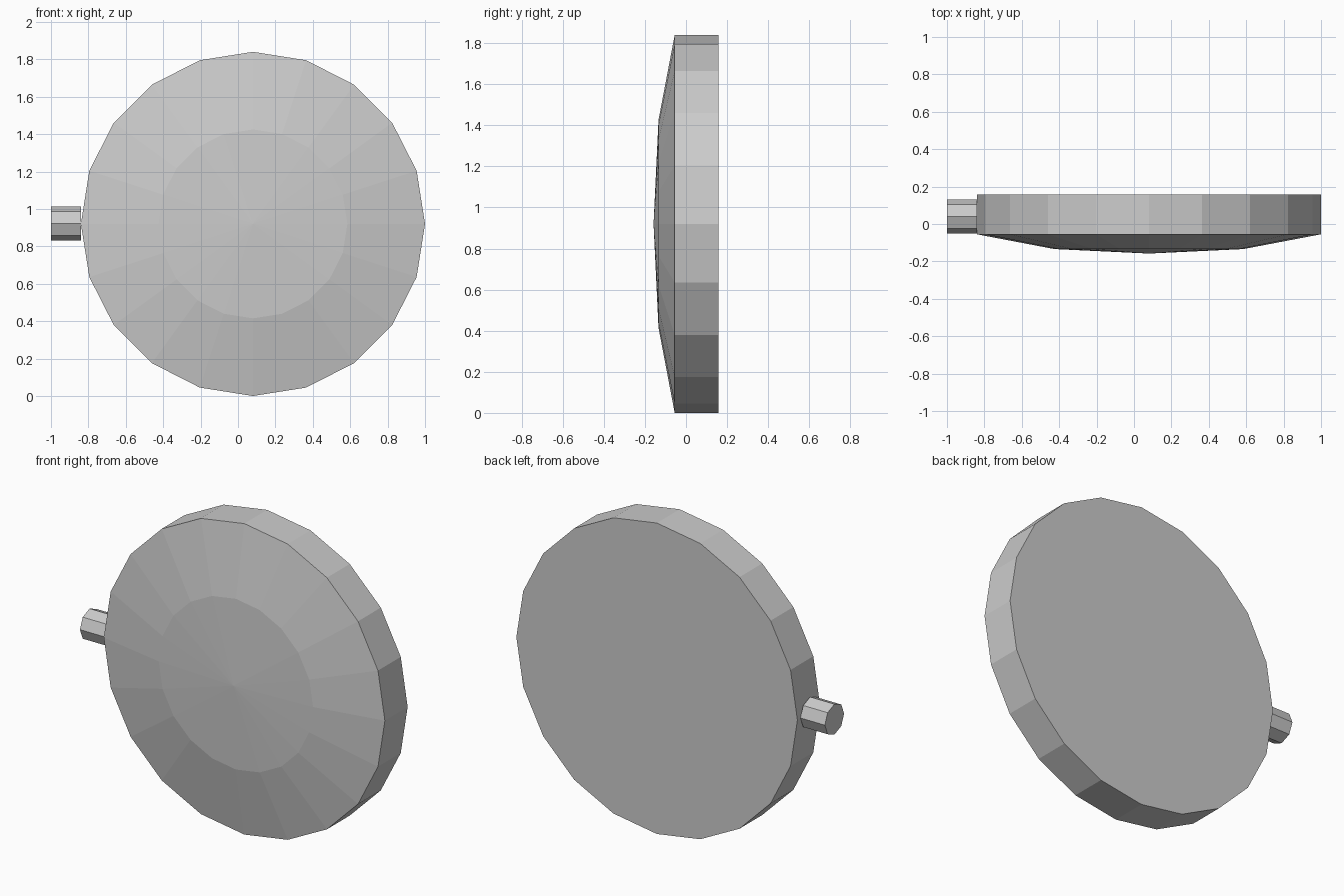
import bpy, bmesh, math

if "Cube" in bpy.data.objects:
    bpy.data.objects.remove(bpy.data.objects["Cube"])

grey = bpy.data.materials.new("plain grey")
grey.diffuse_color = (0.6, 0.6, 0.6, 1)
grey.use_nodes = True
grey.node_tree.nodes["Principled BSDF"].inputs["Base Color"].default_value = grey.diffuse_color


def lathe(name, profile, sides, axis, centre):
    """Spin (radius, position) pairs around the x or y axis, closing both ends."""
    bm = bmesh.new()
    rings = []
    for r, p in profile:
        ring = []
        for i in range(sides if r else 1):
            a = 2 * math.pi * i / sides
            u, v = r * math.cos(a), r * math.sin(a)
            co = (centre[0] + u, p, centre[1] + v) if axis == 'y' else (p, centre[0] + u, centre[1] + v)
            ring.append(bm.verts.new(co))
        rings.append(ring)
    for a, b in zip(rings, rings[1:]):
        for i in range(sides):
            j = (i + 1) % sides
            if len(a) == 1:
                bm.faces.new((a[0], b[i], b[j]))
            else:
                bm.faces.new((a[i], b[i], b[j], a[j]))
    for ring in (rings[0], rings[-1]):
        if len(ring) > 1:
            bm.faces.new(ring)
    bmesh.ops.recalc_face_normals(bm, faces=bm.faces[:])
    mesh = bpy.data.meshes.new(name)
    bm.to_mesh(mesh)
    bm.free()
    mesh.materials.append(grey)
    obj = bpy.data.objects.new(name, mesh)
    bpy.context.collection.objects.link(obj)
    return obj


# Round case with a shallow domed front and a flat back
lathe("domed_case", [(0, -0.158), (0.505, -0.134), (0.92, -0.055), (0.92, 0.158)],
      20, 'y', (0.08, 0.92))

# Octagonal side knob
lathe("side_knob", [(0.09, -1.0), (0.09, -0.84)], 8, 'x', (0.04, 0.922))
